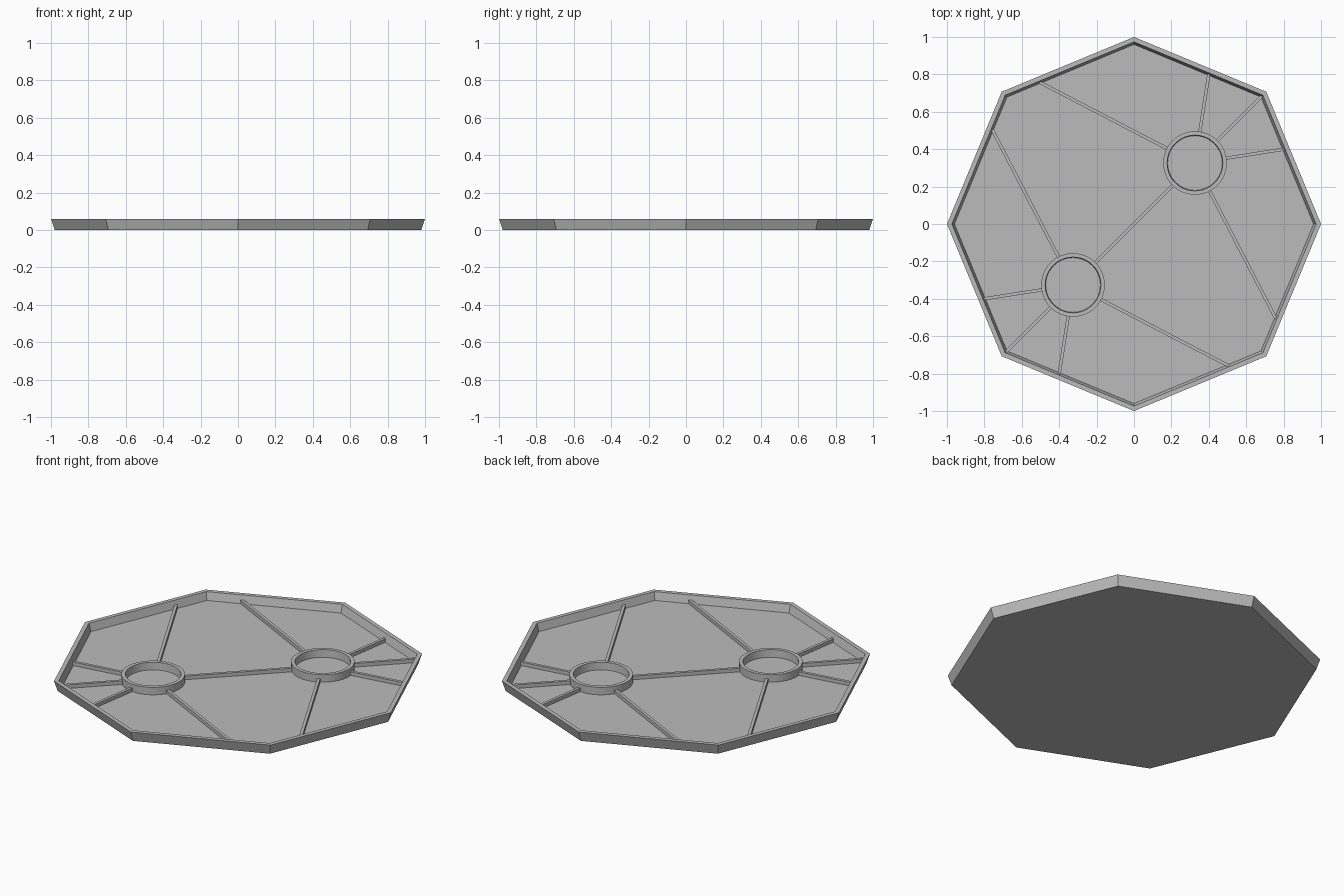
import bpy, bmesh
from math import pi, cos, sin, atan2
from mathutils import Vector, Matrix

cube = bpy.data.objects.get("Cube")
if cube:
    bpy.data.objects.remove(cube, do_unlink=True)

FLOOR = 0.014
HUB = Vector((0.326, 0.326, 0))

grey = bpy.data.materials.new("plain grey")
grey.use_nodes = True
color = (0.5, 0.5, 0.5, 1)
grey.diffuse_color = color
grey.node_tree.nodes["Principled BSDF"].inputs["Base Color"].default_value = color


def finish(bm, name):
    bmesh.ops.recalc_face_normals(bm, faces=bm.faces)
    mesh = bpy.data.meshes.new(name)
    bm.to_mesh(mesh)
    bm.free()
    mesh.materials.append(grey)
    obj = bpy.data.objects.new(name, mesh)
    bpy.context.collection.objects.link(obj)
    return obj


def lathe(name, profile, sides, center=(0, 0, 0), closed=False):
    """Revolve (radius, z) points; an open profile is capped at both ends."""
    bm = bmesh.new()
    rings = [[bm.verts.new((center[0] + r * cos(2 * pi * i / sides),
                            center[1] + r * sin(2 * pi * i / sides), z))
              for i in range(sides)] for r, z in profile]
    pairs = list(zip(rings, rings[1:]))
    if closed:
        pairs.append((rings[-1], rings[0]))
    else:
        bm.faces.new(rings[0])
        bm.faces.new(rings[-1])
    for a, b in pairs:
        for i in range(sides):
            j = (i + 1) % sides
            bm.faces.new((a[i], a[j], b[j], b[i]))
    return finish(bm, name)


def rib(name, start, end, width=0.017, top=0.035):
    """Straight bar standing on the tray floor."""
    d = end - start
    mid = (start + end) / 2
    mid.z = (FLOOR + top) / 2
    bm = bmesh.new()
    bmesh.ops.create_cube(bm, size=1, matrix=(
        Matrix.Translation(mid) @ Matrix.Rotation(atan2(d.y, d.x), 4, "Z")
        @ Matrix.Diagonal((d.length, width, top - FLOOR, 1))))
    return finish(bm, name)


# Octagonal tray with flared walls
lathe("tray", [(0.98, 0), (1, 0.06), (0.974, 0.06), (0.96, FLOOR)], 8)

# Two round sockets, each with ribs fanning out to the wall
targets = {"corner": (0.682, 0.682), "back": (0.4, 0.802), "side": (0.802, 0.4),
           "long_back": (-0.505, 0.758), "long_side": (0.758, -0.505)}
for side, s in (("left", 1), ("right", -1)):
    hub = HUB * s
    ring = lathe(f"{side}_socket_ring",
                 [(0.17, FLOOR), (0.17, 0.058), (0.149, 0.058), (0.146, FLOOR)],
                 48, hub, closed=True)
    bpy.ops.object.select_all(action="DESELECT")
    ring.select_set(True)
    bpy.context.view_layer.objects.active = ring
    bpy.ops.object.shade_smooth_by_angle()
    for label, (x, y) in targets.items():
        end = Vector((x, y, 0)) * s
        start = hub + (end - hub).normalized() * 0.16
        rib(f"{side}_{label}_rib", start, end)

# Rib joining the sockets
inner = HUB - HUB.normalized() * 0.16
rib("center_rib", -inner, inner)
